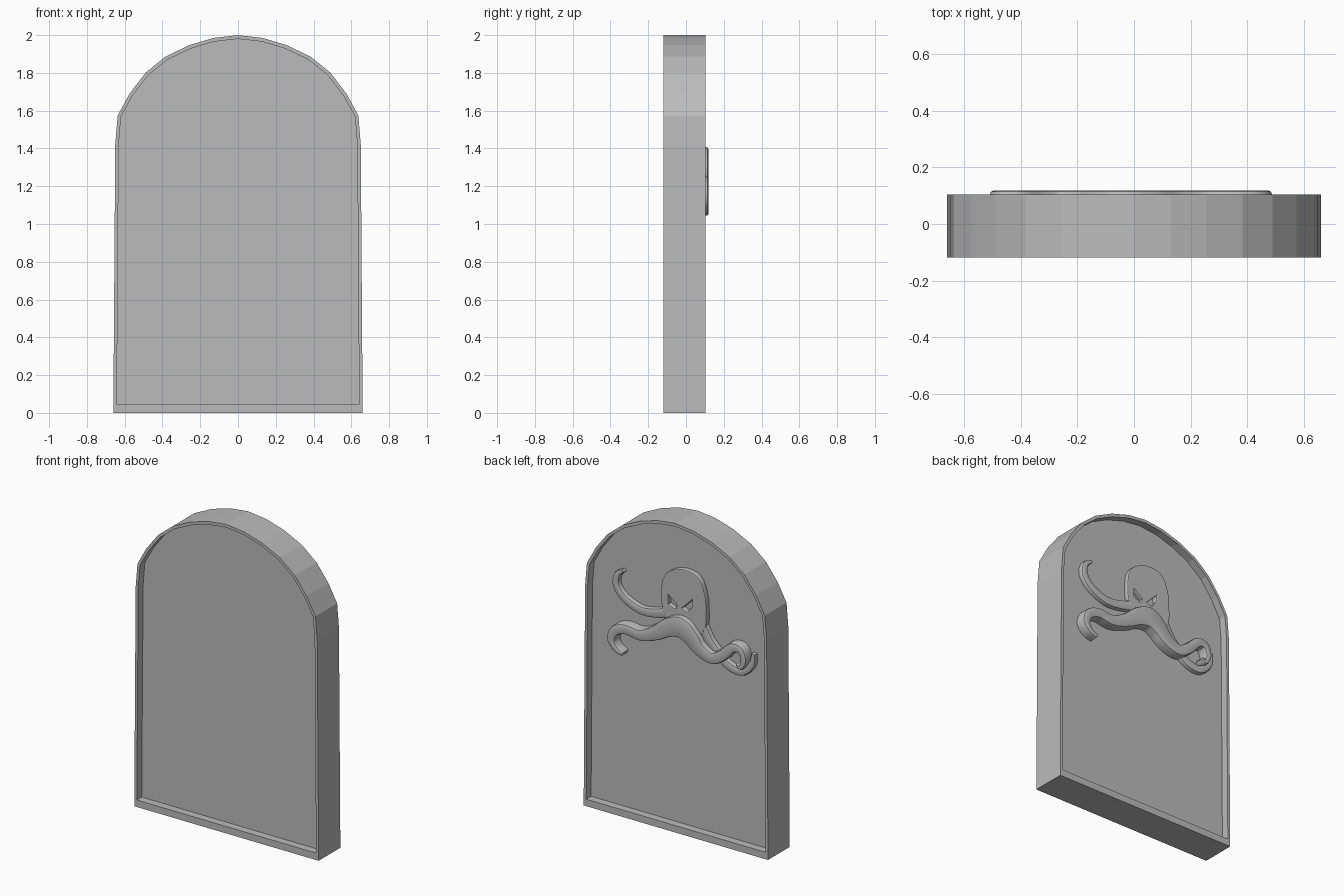
import bpy, bmesh, math
from mathutils import Vector

if "Cube" in bpy.data.objects:
    bpy.data.objects.remove(bpy.data.objects["Cube"])

stone = bpy.data.materials.new("grey stone")
stone.diffuse_color = (0.5, 0.5, 0.5, 1)
stone.use_nodes = True
stone.node_tree.nodes["Principled BSDF"].inputs["Base Color"].default_value = stone.diffuse_color

FRONT, BACK, DEPTH = -0.118, 0.104, 0.05
FLOOR = BACK - DEPTH


def finish(bm, name, smooth=False):
    bmesh.ops.recalc_face_normals(bm, faces=bm.faces[:])
    me = bpy.data.meshes.new(name)
    bm.to_mesh(me)
    bm.free()
    ob = bpy.data.objects.new(name, me)
    bpy.context.collection.objects.link(ob)
    me.materials.append(stone)
    if smooth:
        smooth_obj(ob)
    return ob


def smooth_obj(ob):
    bpy.ops.object.select_all(action='DESELECT')
    ob.select_set(True)
    bpy.context.view_layer.objects.active = ob
    bpy.ops.object.shade_smooth_by_angle(angle=math.radians(35))


def skin(bm, rings):
    """Join closed rings of points into a capped solid."""
    rows = [[bm.verts.new(p) for p in ring] for ring in rings]
    n = len(rows[0])
    for a, b in zip(rows, rows[1:]):
        for i in range(n):
            j = (i + 1) % n
            bm.faces.new((a[i], a[j], b[j], b[i]))
    bm.faces.new(rows[0])
    bm.faces.new(rows[-1])


# Slab: arched outline with a sunken panel on front and back
half = [(0.66, 0), (0.65, 1.42), (0.637, 1.575), (0.574, 1.69), (0.49, 1.80),
        (0.384, 1.886), (0.257, 1.947), (0.13, 1.985)]
outer = half + [(0, 2.0)] + [(-x, z) for x, z in reversed(half)]
inner = [(x * 0.972, 0.045 + z * 0.9675) for x, z in outer]
bm = bmesh.new()
skin(bm, [[(x, y, z) for x, z in loop] for loop, y in (
    (inner, FRONT + DEPTH), (inner, FRONT), (outer, FRONT),
    (outer, BACK), (inner, BACK), (inner, FLOOR))])
finish(bm, "headstone_slab")


def spline(points, steps=6):
    """Catmull-Rom through (x, z, half width) points."""
    p = [Vector(q) for q in points]
    p = [2 * p[0] - p[1]] + p + [2 * p[-1] - p[-2]]
    out = []
    for i in range(1, len(p) - 2):
        a, b, c, d = p[i - 1:i + 3]
        for k in range(steps):
            t = k / steps
            out.append(0.5 * (2 * b + (c - a) * t + (2 * a - 5 * b + 4 * c - d) * t * t
                              + (3 * b - a - 3 * c + d) * t ** 3))
    return out + [p[-2]]


def tentacle(name, points, top):
    """Tapered relief band with rounded upper edges."""
    pts = spline(points)
    edge = 0.012
    rings = []
    for i, p in enumerate(pts):
        t = pts[min(i + 1, len(pts) - 1)] - pts[max(i - 1, 0)]
        n = Vector((-t.y, t.x)).normalized()
        w = p.z
        e = min(edge, w * 0.6)
        section = [(w, FLOOR - 0.005), (w, top - edge), (w - e * 0.3, top - edge * 0.3), (w - e, top)]
        section += [(-s, y) for s, y in reversed(section)]
        rings.append([(p.x + n.x * s, y, p.y + n.y * s) for s, y in section])
    bm = bmesh.new()
    skin(bm, rings)
    finish(bm, name, True)


# Front pair of tentacles, meeting in a broad arch below the eyes
tentacle("front_tentacles", [
    (0.38, 1.055, 0.012), (0.43, 1.08, 0.02), (0.46, 1.13, 0.027), (0.435, 1.192, 0.031),
    (0.36, 1.222, 0.033), (0.25, 1.213, 0.036), (0.143, 1.255, 0.045), (0.05, 1.315, 0.058),
    (-0.04, 1.338, 0.07), (-0.11, 1.295, 0.06), (-0.17, 1.235, 0.047), (-0.26, 1.2, 0.037),
    (-0.337, 1.24, 0.034), (-0.405, 1.305, 0.03), (-0.465, 1.305, 0.026),
    (-0.488, 1.245, 0.021), (-0.468, 1.195, 0.015), (-0.44, 1.21, 0.008)], 0.118)

# Lower-lying tentacles behind
LOW = 0.084
tentacle("raised_tentacle", [
    (0.05, 1.405, 0.035), (0.15, 1.37, 0.031), (0.269, 1.356, 0.028), (0.385, 1.4, 0.027),
    (0.445, 1.469, 0.025), (0.44, 1.54, 0.02), (0.395, 1.58, 0.01)], LOW)
tentacle("curled_tentacle", [
    (-0.155, 1.4, 0.035), (-0.215, 1.295, 0.032), (-0.285, 1.223, 0.03), (-0.355, 1.165, 0.029),
    (-0.448, 1.15, 0.026), (-0.52, 1.21, 0.022), (-0.538, 1.29, 0.012)], LOW)

# Head: filled outline with two slanted eye holes
head = [(0.104, 1.398), (0.118, 1.511), (0.097, 1.628), (0.018, 1.69), (-0.075, 1.706),
        (-0.147, 1.68), (-0.19, 1.594), (-0.204, 1.487), (-0.19, 1.353), (-0.13, 1.29),
        (-0.03, 1.31), (0.06, 1.34)]
eyes = [[(0.068, 1.512), (0.004, 1.464), (0.018, 1.434), (0.068, 1.453)],
        [(-0.104, 1.525), (-0.104, 1.482), (-0.068, 1.437), (-0.032, 1.454)]]
cu = bpy.data.curves.new("octopus_head", 'CURVE')
cu.dimensions = '2D'
cu.fill_mode = 'BOTH'
cu.resolution_u = 5
cu.bevel_depth = 0.006
cu.bevel_resolution = 1
cu.offset = -0.006
thick = LOW + 0.002 - FLOOR + 0.006
cu.extrude = thick / 2 - 0.006
for pts, kind in [(head, 'AUTO')] + [(e, 'VECTOR') for e in eyes]:
    s = cu.splines.new('BEZIER')
    s.bezier_points.add(len(pts) - 1)
    for bp, (x, z) in zip(s.bezier_points, pts):
        bp.co = (x, z, 0)
        bp.handle_left_type = bp.handle_right_type = kind
    s.use_cyclic_u = True
cu.materials.append(stone)
ob = bpy.data.objects.new("octopus_head", cu)
bpy.context.collection.objects.link(ob)
ob.rotation_euler.x = math.pi / 2
ob.location.y = LOW + 0.002 - thick / 2
bpy.ops.object.select_all(action='DESELECT')
ob.select_set(True)
bpy.context.view_layer.objects.active = ob
bpy.ops.object.convert(target='MESH')
smooth_obj(bpy.context.view_layer.objects.active)
